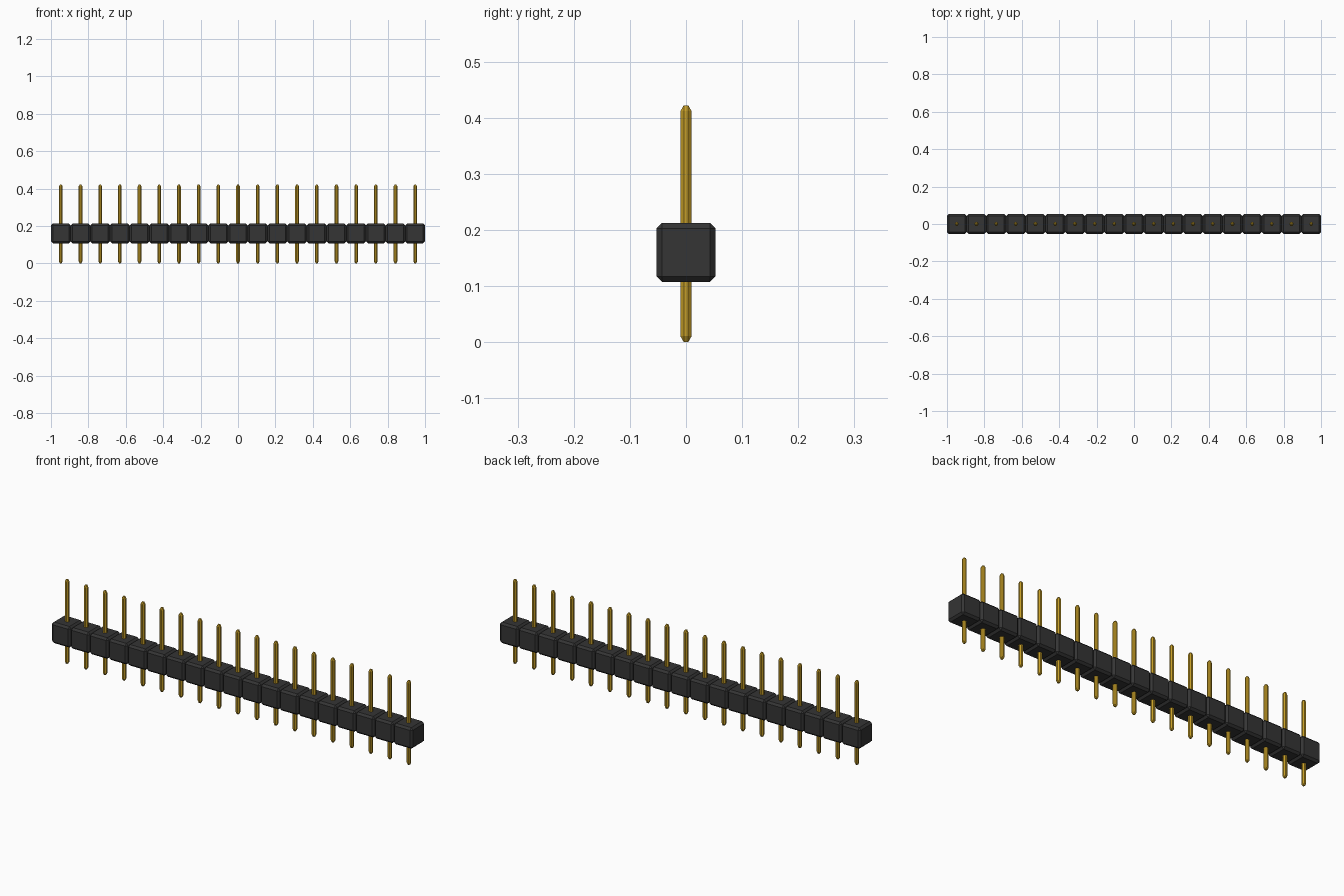
import bpy
import bmesh

COUNT = 19
PITCH = 2 / COUNT
HALF = PITCH / 2
HOUSING_Z = 0.16

if "Cube" in bpy.data.objects:
    bpy.data.objects.remove(bpy.data.objects["Cube"])


def make_material(name, color):
    mat = bpy.data.materials.new(name)
    mat.use_nodes = True
    mat.diffuse_color = color
    mat.node_tree.nodes["Principled BSDF"].inputs["Base Color"].default_value = color
    return mat


def chamfered_box(name, half, cut, z_low, z_high, z_cut, mat):
    """Square bar with flat chamfers on every edge."""
    inner = half - cut
    bm = bmesh.new()
    for sx in (-1, 1):
        for sy in (-1, 1):
            for z_end, z_side in ((z_low, z_low + z_cut), (z_high, z_high - z_cut)):
                bm.verts.new((sx * inner, sy * inner, z_end))
                bm.verts.new((sx * half, sy * inner, z_side))
                bm.verts.new((sx * inner, sy * half, z_side))
    bmesh.ops.convex_hull(bm, input=bm.verts[:])
    bmesh.ops.dissolve_limit(bm, angle_limit=0.01, verts=bm.verts[:], edges=bm.edges[:])
    bmesh.ops.recalc_face_normals(bm, faces=bm.faces[:])
    mesh = bpy.data.meshes.new(name)
    bm.to_mesh(mesh)
    bm.free()
    mesh.materials.append(mat)
    obj = bpy.data.objects.new(name, mesh)
    bpy.context.collection.objects.link(obj)

    # Repeat along the strip
    obj.location.x = -1 + HALF
    array = obj.modifiers.new("row", 'ARRAY')
    array.count = COUNT
    array.use_relative_offset = False
    array.use_constant_offset = True
    array.constant_offset_displace = (PITCH, 0, 0)
    return obj


black = make_material("black plastic", (0.035, 0.035, 0.035, 1))
gold = make_material("gold metal", (0.56, 0.34, 0.02, 1))

# Row of joined plastic blocks
chamfered_box("housing_blocks", HALF, 0.01, HOUSING_Z - HALF, HOUSING_Z + HALF, 0.01, black)

# Pins running through the blocks, with tapered tips
chamfered_box("contact_pins", 0.01, 0.006, 0.0, 0.422, 0.0105, gold)
